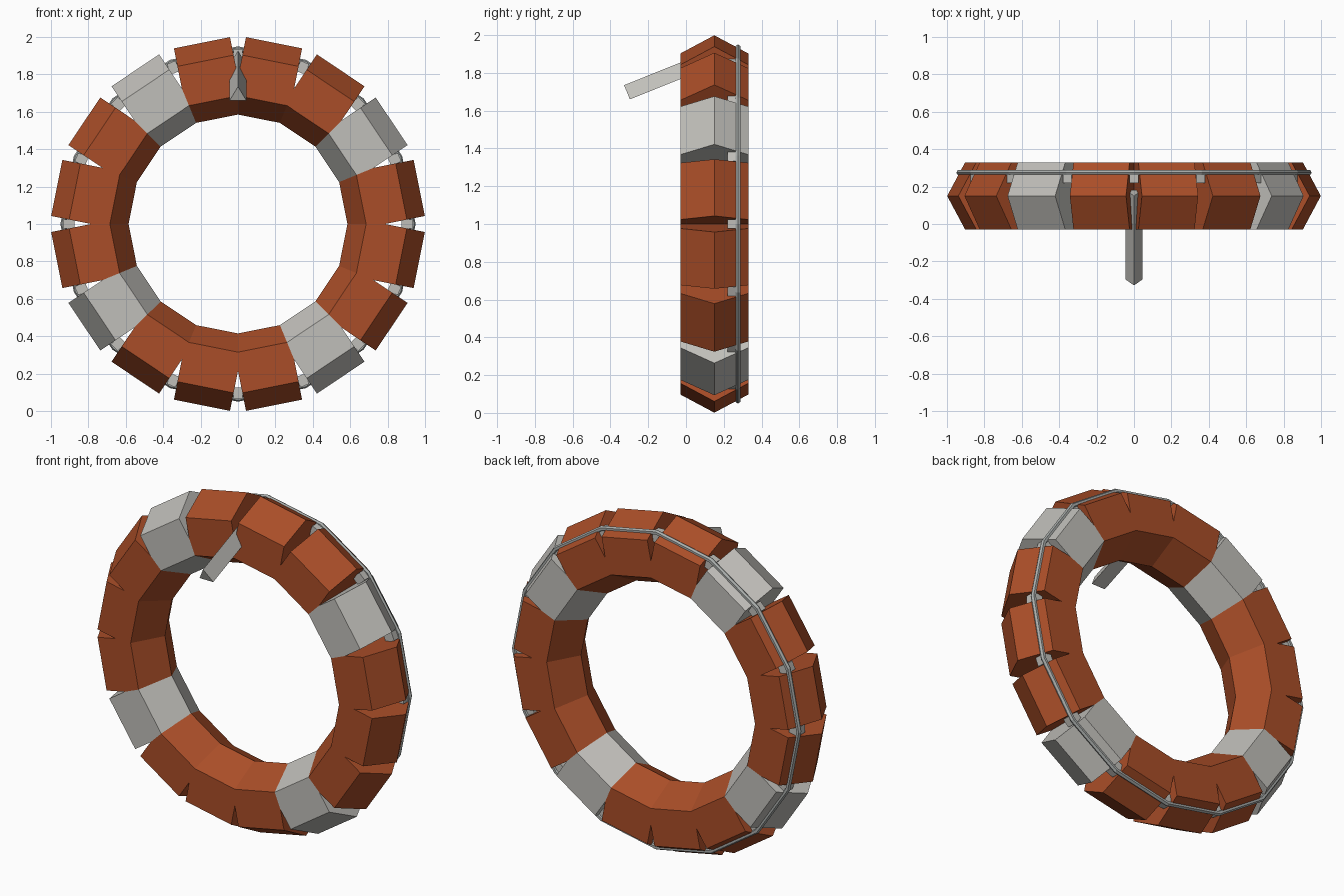
import bpy, bmesh, math
from mathutils import Matrix, Vector

if "Cube" in bpy.data.objects:
    bpy.data.objects.remove(bpy.data.objects["Cube"], do_unlink=True)

N = 16
STEP = 2 * math.pi / N
CENTRE = Vector((0, 0.15, 1))


def material(name, colour):
    m = bpy.data.materials.new(name)
    m.use_nodes = True
    m.diffuse_color = (*colour, 1)
    m.node_tree.nodes["Principled BSDF"].inputs["Base Color"].default_value = (*colour, 1)
    return m


orange = material("burnt orange", (0.40, 0.075, 0.021))
white = material("weathered white", (0.53, 0.52, 0.49))
grey = material("rope grey", (0.40, 0.42, 0.41))


def prism(bm, section, start, end):
    """Extrude a closed section between two offsets."""
    a = [bm.verts.new(p + start) for p in section]
    b = [bm.verts.new(p + end) for p in section]
    bm.faces.new(a)
    bm.faces.new(b)
    for i in range(len(a)):
        j = (i + 1) % len(a)
        bm.faces.new((a[i], a[j], b[j], b[i]))


def finish(bm, name, mat, angle=None):
    bmesh.ops.recalc_face_normals(bm, faces=bm.faces)
    me = bpy.data.meshes.new(name)
    bm.to_mesh(me)
    bm.free()
    me.materials.append(mat)
    ob = bpy.data.objects.new(name, me)
    bpy.context.collection.objects.link(ob)
    if angle is not None:
        ob.matrix_world = Matrix.Translation(CENTRE) @ Matrix.Rotation(angle, 4, "Y")
    return ob


# Ring blocks: straight six-sided bars, mitred where neighbours meet
PROFILE = [(0.988, 0), (0.89, -0.18), (0.672, -0.18),
           (0.574, 0), (0.672, 0.18), (0.89, 0.18)]
for k in range(N):
    bm = bmesh.new()
    half = Vector((0.153, 0, 0))
    prism(bm, [Vector((0, y, r)) for r, y in PROFILE], -half, half)
    for side in (-1, 1):
        normal = Vector((side * math.cos(STEP / 2), 0, -math.sin(STEP / 2)))
        cut = bmesh.ops.bisect_plane(bm, geom=bm.verts[:] + bm.edges[:] + bm.faces[:],
                                     plane_co=(0, 0, 0), plane_no=normal, clear_outer=True)
        edges = [e for e in cut["geom_cut"] if isinstance(e, bmesh.types.BMEdge)]
        bmesh.ops.holes_fill(bm, edges=edges)
    band = k % 4 == 2
    finish(bm, f"{'white' if band else 'orange'}_block_{k + 1}",
           white if band else orange, (k + 0.5) * STEP)

# Rope: a faceted hoop whose corners sit in the gaps
bm = bmesh.new()
SIDES = 6
loops = []
for k in range(N):
    row = []
    for s in range(SIDES):
        t = 2 * math.pi * s / SIDES
        r = 0.935 + 0.015 * math.cos(t)
        row.append(bm.verts.new((r * math.sin(k * STEP), 0.125 + 0.015 * math.sin(t),
                                 r * math.cos(k * STEP))))
    loops.append(row)
for k in range(N):
    a, b = loops[k], loops[(k + 1) % N]
    for s in range(SIDES):
        n = (s + 1) % SIDES
        bm.faces.new((a[s], a[n], b[n], b[s]))
finish(bm, "rope", grey, 0)

# Rope holders: small tabs filling the gaps
for k in range(N):
    bm = bmesh.new()
    bmesh.ops.create_cube(bm, size=1, matrix=Matrix.Translation((0, 0.1, 0.905))
                          @ Matrix.Diagonal((0.05, 0.06, 0.06, 1)))
    finish(bm, f"rope_holder_{k + 1}", white, k * STEP)

# Handle: triangular bar sloping forward and down from the top gap
bm = bmesh.new()
tip = Vector((0, -0.328, 1.735))
corners = [tip, Vector((0.045, -0.297, 1.66)), Vector((-0.045, -0.297, 1.66))]
prism(bm, corners, Vector((0, 0, 0)), Vector((0, 0.478, 0.192)))
finish(bm, "handle", white)
